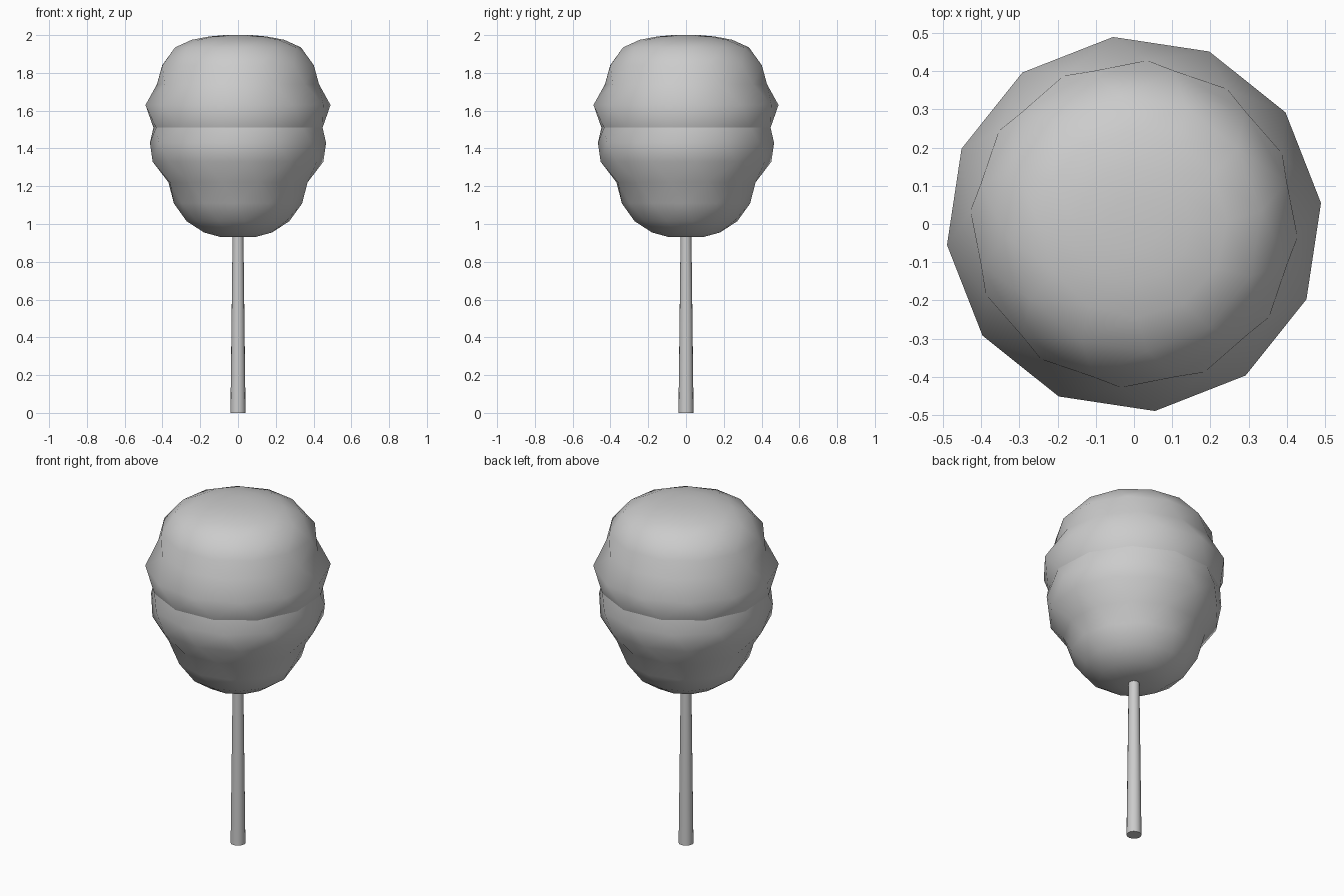
import bpy, bmesh, math

if "Cube" in bpy.data.objects:
    bpy.data.objects.remove(bpy.data.objects["Cube"])

SIDES = 12


def twisted_lathe(name, profile, sides, twist, z0, a0, crease=None):
    """Stack rings of (radius, z), turning each ring with height."""
    bm = bmesh.new()
    rings = []
    for r, z in profile:
        a = a0 + twist * (z0 - z)
        rings.append([bm.verts.new((r * math.cos(a + math.tau * i / sides),
                                    r * math.sin(a + math.tau * i / sides), z))
                      for i in range(sides)])
    # continuous bridging: same index follows the twist
    for low, high in zip(rings, rings[1:]):
        for i in range(sides):
            j = (i + 1) % sides
            bm.faces.new((low[i], low[j], high[j], high[i]))
    bm.faces.new(rings[0][::-1])
    bm.faces.new(rings[-1])
    for f in bm.faces:
        f.smooth = True
    if crease is not None:
        for e in bm.edges:
            if all(abs(v.co.z - crease) < 1e-4 for v in e.verts):
                e.smooth = False
    bmesh.ops.recalc_face_normals(bm, faces=bm.faces)
    mesh = bpy.data.meshes.new(name)
    bm.to_mesh(mesh)
    bm.free()
    obj = bpy.data.objects.new(name, mesh)
    bpy.context.collection.objects.link(obj)
    return obj


# Candy: two bulging layers, twisted about the stick, with a crease between
candy_profile = [(0.09, 0.93), (0.185, 0.955), (0.275, 1.015), (0.34, 1.11),
                 (0.377, 1.22), (0.455, 1.33), (0.467, 1.43), (0.457, 1.51),
                 (0.493, 1.63), (0.43, 1.74), (0.415, 1.84), (0.335, 1.935),
                 (0.245, 1.975), (0.15, 1.993), (0.07, 2.0)]
twisted_lathe("candy", candy_profile, SIDES, math.radians(100), 1.63,
              math.radians(6.4), crease=1.51)

# Stick: slightly tapered rod running up into the candy
bpy.ops.mesh.primitive_cone_add(vertices=16, radius1=0.04, radius2=0.028,
                                depth=1.0, location=(0, 0, 0.5))
bpy.context.object.name = "stick"
bpy.ops.object.shade_smooth_by_angle(angle=math.radians(40))
